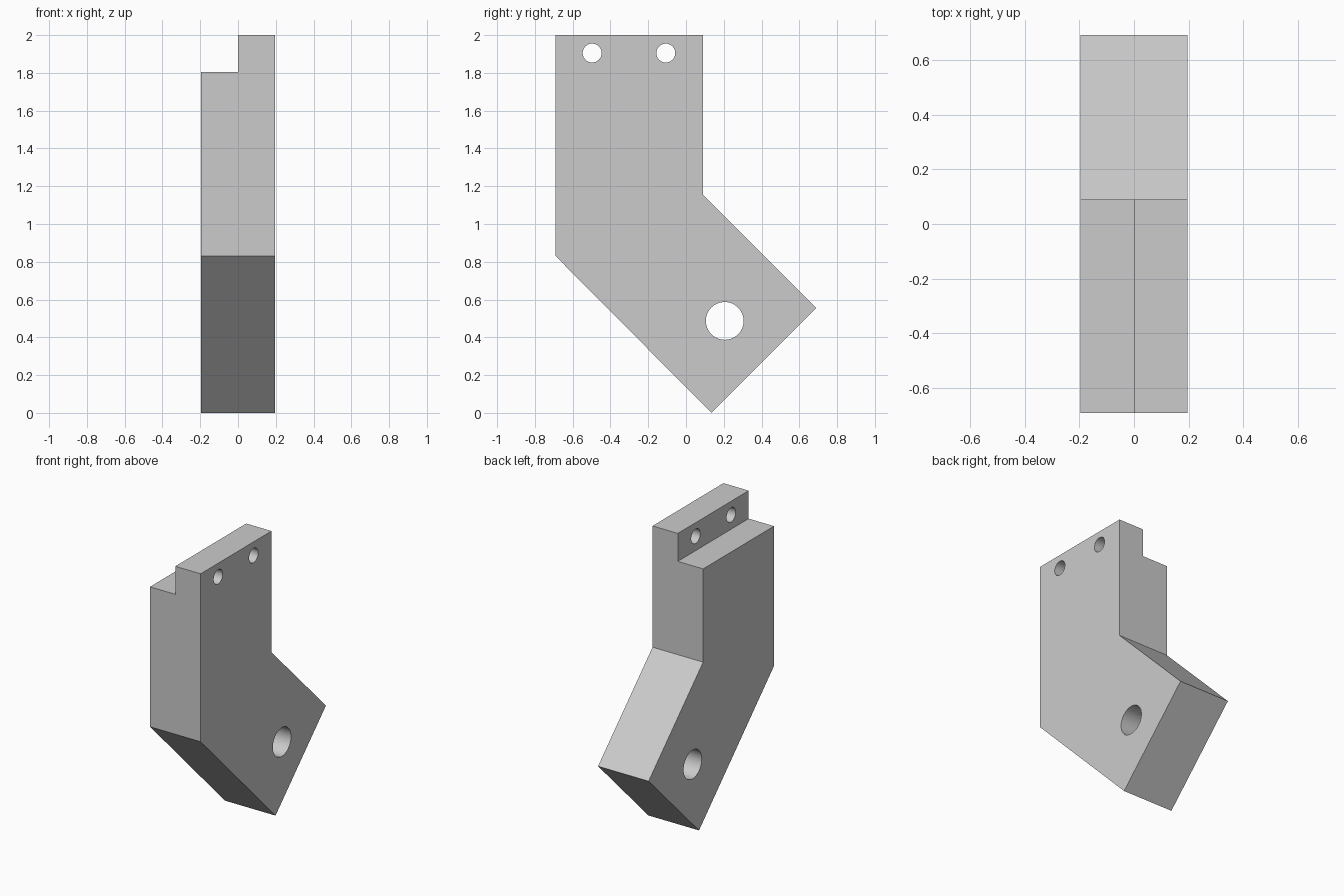
import bpy, bmesh, math

cube = bpy.data.objects.get("Cube")
if cube:
    bpy.data.objects.remove(cube, do_unlink=True)

HALF = 0.195
grey = bpy.data.materials.new("plain_grey")
grey.use_nodes = True
colour = (0.6, 0.6, 0.6, 1)
grey.diffuse_color = colour
grey.node_tree.nodes["Principled BSDF"].inputs["Base Color"].default_value = colour


def prism(name, profile, x0, x1):
    """Extrude a (y, z) profile along x."""
    bm = bmesh.new()
    face = bm.faces.new([bm.verts.new((x0, y, z)) for y, z in profile])
    grown = bmesh.ops.extrude_face_region(bm, geom=[face])["geom"]
    moved = [v for v in grown if isinstance(v, bmesh.types.BMVert)]
    bmesh.ops.translate(bm, verts=moved, vec=(x1 - x0, 0, 0))
    bmesh.ops.recalc_face_normals(bm, faces=bm.faces)
    mesh = bpy.data.meshes.new(name)
    bm.to_mesh(mesh)
    bm.free()
    mesh.materials.append(grey)
    obj = bpy.data.objects.new(name, mesh)
    bpy.context.collection.objects.link(obj)
    return obj


def circle(y, z, r, n=48):
    turns = [2 * math.pi * i / n for i in range(n)]
    return [(y + r * math.cos(a), z + r * math.sin(a)) for a in turns]


# Bent bracket arm
bracket = prism("bent_bracket", [(-0.69, 2), (0.09, 2), (0.09, 1.155),
                                 (0.69, 0.555), (0.135, 0), (-0.69, 0.83)], -HALF, HALF)

# Half-lap notch, two bolt holes and the pivot hole
cutters = [
    prism("lap_notch_cutter", [(-1, 1.805), (1, 1.805), (1, 2.2), (-1, 2.2)], -0.4, 0),
    prism("front_bolt_cutter", circle(-0.497, 1.905, 0.05), -0.4, 0.4),
    prism("rear_bolt_cutter", circle(-0.107, 1.905, 0.05), -0.4, 0.4),
    prism("pivot_cutter", circle(0.205, 0.487, 0.1), -0.4, 0.4),
]
for cutter in cutters:
    cut = bracket.modifiers.new(cutter.name, "BOOLEAN")
    cut.operation = "DIFFERENCE"
    cut.solver = "EXACT"
    cut.object = cutter

# Apply the cuts and drop the cutters
bpy.context.view_layer.update()
graph = bpy.context.evaluated_depsgraph_get()
bracket.data = bpy.data.meshes.new_from_object(bracket.evaluated_get(graph))
bracket.modifiers.clear()
for cutter in cutters:
    bpy.data.objects.remove(cutter, do_unlink=True)

# Smooth hole walls, sharp outer edges
bpy.ops.object.select_all(action="DESELECT")
bpy.context.view_layer.objects.active = bracket
bracket.select_set(True)
bpy.ops.object.shade_smooth_by_angle(angle=math.radians(30))
